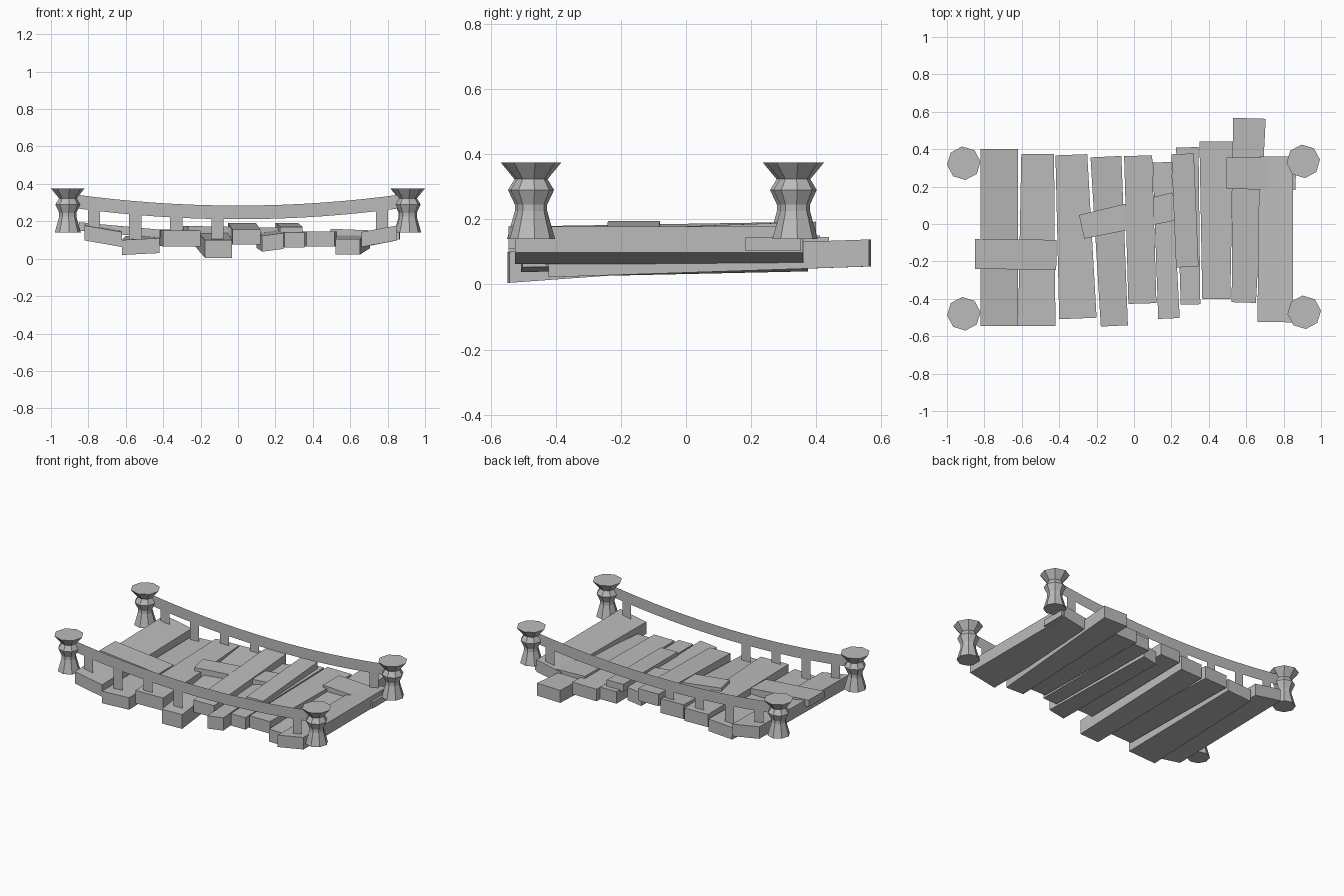
import bpy, bmesh, math
from mathutils import Vector

cube = bpy.data.objects.get("Cube")
if cube:
    bpy.data.objects.remove(cube, do_unlink=True)

# One plain grey for the whole bridge
grey = bpy.data.materials.new("plain_grey")
grey.use_nodes = True
colour = (0.5, 0.5, 0.5, 1)
grey.diffuse_color = colour
grey.node_tree.nodes["Principled BSDF"].inputs["Base Color"].default_value = colour


def finish(name, bm):
    mesh = bpy.data.meshes.new(name)
    bm.to_mesh(mesh)
    bm.free()
    mesh.materials.append(grey)
    obj = bpy.data.objects.new(name, mesh)
    bpy.context.scene.collection.objects.link(obj)
    return obj


def plank(name, start, end, thick, roll=0.0):
    """Tapered board; start and end are (x, y, top height, width), roll lifts one long edge."""
    bm = bmesh.new()
    bmesh.ops.create_cube(bm, size=2)
    a, b = Vector(start), Vector(end)
    along = (b - a).to_2d().normalized()
    across = Vector((-along.y, along.x))
    for v in bm.verts:
        side, top = v.co.y, v.co.z > 0
        x, y, z, width = a if v.co.x < 0 else b
        point = Vector((x, y)) + across * side * width / 2
        height = z - side * roll / 2 - (0 if top else thick)
        v.co = (point.x, point.y, height)
    bmesh.ops.recalc_face_normals(bm, faces=bm.faces)
    return finish(name, bm)


# Deck planks, front end to back end
deck = [
    ((-.72, -.545, .16, .20), (-.72, .40, .175, .20), .08, -.035),
    ((-.52, -.545, .105, .20), (-.515, .375, .125, .175), .08, .01),
    ((-.30, -.505, .15, .20), (-.335, .37, .155, .17), .085, 0),
    ((-.105, -.545, .10, .145), (-.15, .36, .165, .165), .095, 0),
    ((.045, -.425, .155, .15), (.022, .365, .19, .15), .08, 0),
    ((.187, -.505, .13, .115), (.15, .33, .15, .10), .085, .015),
    ((.302, -.43, .14, .105), (.285, .41, .15, .12), .08, 0),
    ((.44, -.40, .145, .15), (.44, .44, .145, .18), .08, 0),
    ((.587, -.42, .105, .13), (.617, .565, .138, .175), .083, 0),
    ((.755, -.525, .16, .19), (.76, .36, .16, .18), .08, .035),
]
for i, (front, back, thick, roll) in enumerate(deck):
    plank(f"deck_plank_{i + 1}", front, back, thick, roll)

# Loose boards laid over the deck
plank("left_cross_board", (-.85, -.16, .195, .16), (-.415, -.165, .155, .16), .045)
plank("middle_cross_board", (-.28, -.015, .175, .13), (.22, .095, .165, .15), .05)
plank("right_cross_board", (.495, .272, .16, .17), (.865, .268, .145, .17), .042)
plank("loose_long_board", (.285, -.23, .17, .12), (.26, .375, .192, .12), .05)

# Turned eight-sided corner posts
profile = [(.07, .14), (.046, .225), (.046, .245), (.067, .29), (.047, .323), (.09, .375)]
sides = 8


def post(name, x, y, turn):
    bm = bmesh.new()
    rings = []
    for r, z in profile:
        angles = [turn + math.tau * k / sides for k in range(sides)]
        rings.append([bm.verts.new((x + r * math.cos(t), y + r * math.sin(t), z)) for t in angles])
    for low, high in zip(rings, rings[1:]):
        for k in range(sides):
            n = (k + 1) % sides
            bm.faces.new((low[k], low[n], high[n], high[k]))
    bm.faces.new(rings[0][::-1])
    bm.faces.new(rings[-1])
    finish(name, bm)


post("front_left_post", .91, -.472, .1)
post("front_right_post", -.91, -.48, .1)
post("back_left_post", .905, .335, .1)
post("back_right_post", -.91, .325, .1)


# Sagging flat handrails with the surviving uprights
def rail_top(x):
    return .284 + .078 * x * x


def strip(bm, xs, y, depth=None, floor=None):
    pairs = []
    for x in xs:
        top = rail_top(x)
        if floor is not None:
            top -= .06
        bottom = floor if floor is not None else top - depth
        pairs.append((bm.verts.new((x, y, bottom)), bm.verts.new((x, y, top))))
    for p, q in zip(pairs, pairs[1:]):
        bm.faces.new((p[0], q[0], q[1], p[1]))


for name, y in (("front_handrail", -.476), ("back_handrail", .33)):
    bm = bmesh.new()
    steps = 16
    strip(bm, [.9 * (2 * i / steps - 1) for i in range(steps + 1)], y, depth=.073)
    finish(name, bm)
    bm = bmesh.new()
    for x in (-.77, -.55, -.33, -.11, .77):
        strip(bm, (x - .033, x + .033), y, floor=.14 if abs(x) > .6 else .095)
    finish(name.replace("handrail", "uprights"), bm)
